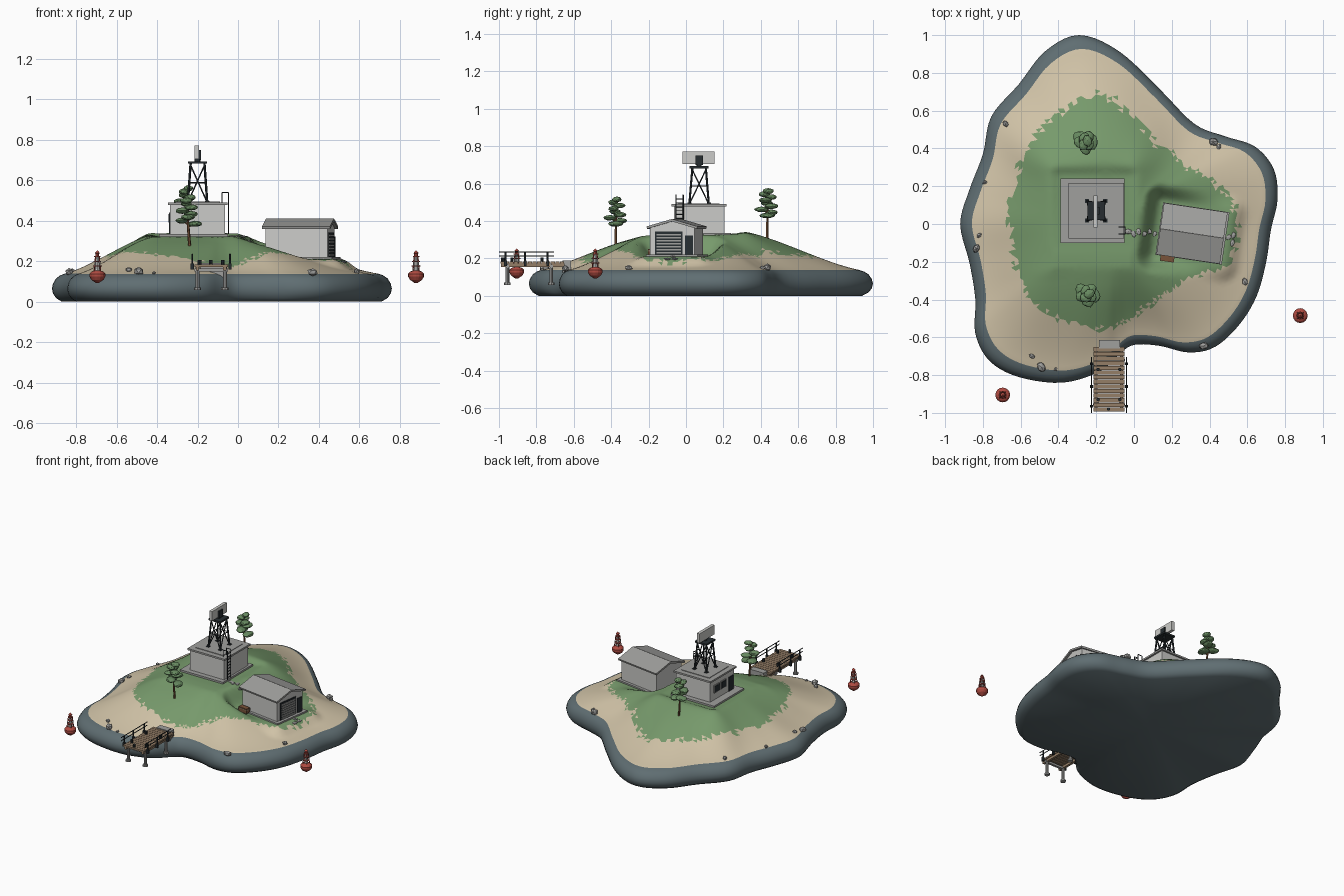
import bpy, bmesh, math, random
from mathutils import Vector as V, Matrix as M

if "Cube" in bpy.data.objects:
    bpy.data.objects.remove(bpy.data.objects["Cube"])

random.seed(4)
COLORS = {
    "shore_rock": (.115, .155, .168), "sand": (.64, .55, .39), "grass": (.185, .325, .15),
    "pale_wall": (.60, .60, .58), "concrete": (.35, .35, .34), "dark_metal": (.02, .027, .031),
    "signal_red": (.43, .07, .053), "deck_wood": (.30, .21, .135), "leaf": (.14, .26, .12),
    "bark": (.19, .085, .04)}
MATS = {}
for n, c in COLORS.items():
    MATS[n] = bpy.data.materials.new(n)
    MATS[n].diffuse_color = (*c, 1)
NAMES = list(COLORS)


class Part:
    """Collects primitives in one mesh, each with its own colour."""
    def __init__(self, name):
        self.name, self.bm = name, bmesh.new()

    def paint(self, verts, mat):
        for f in {f for v in verts for f in v.link_faces}:
            f.material_index = NAMES.index(mat)

    def box(self, x0, x1, y0, y1, z0, z1, mat, rot=M()):
        m = M.Translation(((x0+x1)/2, (y0+y1)/2, (z0+z1)/2)) @ rot @ M.Diagonal((x1-x0, y1-y0, z1-z0, 1))
        self.paint(bmesh.ops.create_cube(self.bm, size=1, matrix=m)["verts"], mat)

    def beam(self, a, b, r, mat, r2=None, n=6):
        a, b = V(a), V(b)
        m = M.Translation((a+b)/2) @ (b-a).to_track_quat('Z', 'Y').to_matrix().to_4x4()
        self.paint(bmesh.ops.create_cone(self.bm, cap_ends=True, segments=n, radius1=r, matrix=m,
                   radius2=r if r2 is None else r2, depth=(b-a).length)["verts"], mat)

    def blob(self, c, s, mat, sub=1, jitter=0.12):
        m = M.Translation(c) @ M.Rotation(random.uniform(0, 6), 4, 'Z') @ M.Diagonal((*s, 1))
        vs = bmesh.ops.create_icosphere(self.bm, subdivisions=sub, radius=1, matrix=m)["verts"]
        for v in vs:
            v.co += (v.co - V(c)) * random.uniform(-jitter, jitter)
        self.paint(vs, mat)

    def lathe(self, c, prof, mat, n=16):
        for (r0, z0), (r1, z1) in zip(prof, prof[1:]):
            self.beam((c[0], c[1], z0), (c[0], c[1], z1), r0, mat, r1, n)

    def done(self, smooth=False, matrix=M()):
        used = sorted({f.material_index for f in self.bm.faces})
        for f in self.bm.faces:
            f.material_index = used.index(f.material_index)
            f.smooth = smooth
        me = bpy.data.meshes.new(self.name)
        self.bm.to_mesh(me)
        self.bm.free()
        for i in used:
            me.materials.append(MATS[NAMES[i]])
        ob = bpy.data.objects.new(self.name, me)
        bpy.context.collection.objects.link(ob)
        ob.matrix_world = matrix
        return ob


# Island outline and grass outline, smoothed into closed curves
C = V((-.1, .03))
SHORE = [(-.29, 1), (-.08, .915), (.135, .715), (.32, .53), (.48, .465), (.64, .41), (.74, .29), (.76, .13),
         (.725, -.03), (.7, -.2), (.65, -.38), (.56, -.53), (.43, -.65), (.29, -.68), (.135, -.645), (0, -.64),
         (-.08, -.69), (-.18, -.78), (-.38, -.84), (-.61, -.81), (-.765, -.725), (-.84, -.58), (-.84, -.4),
         (-.87, -.21), (-.92, 0), (-.87, .185), (-.8, .37), (-.755, .57), (-.61, .74), (-.47, .915)]
GRASS = [(-.25, .68), (-.06, .62), (.13, .42), (.27, .32), (.45, .2), (.54, .07), (.5, -.2), (.27, -.3), (.1, -.42),
         (-.1, -.54), (-.3, -.54), (-.52, -.42), (-.6, -.3), (-.66, 0), (-.62, .25), (-.52, .47)]


def curve(pts, k):
    p, out = [V(q) for q in pts], []
    for i in range(len(p)):
        a, b, c, d = (p[(i+j) % len(p)] for j in (-1, 0, 1, 2))
        for s in range(k):
            t = s / k
            out.append(b + .5*t*(c-a + t*(2*a-5*b+4*c-d + t*(3*(b-c)+d-a))) - C)
    return out


def polar(pts):
    return [(math.atan2(q.y, q.x), q.length) for q in pts]


shore = curve(SHORE, 5)
shore_polar, grass_polar = polar(shore), polar(curve(GRASS, 8))


def radius(table, q):
    a = math.atan2(q.y, q.x)
    return min(table, key=lambda e: abs((e[0]-a+math.pi) % (2*math.pi) - math.pi))[1]


def box_dist(x, y, hx, hy):
    return math.hypot(max(abs(x)-hx, 0), max(abs(y)-hy, 0))


def ease(t):
    t = min(max(t, 0), 1)
    return t*t*(3-2*t)


SHED = M.Translation((.307, -.05, .208)) @ M.Rotation(math.radians(-8.5), 4, 'Z')
SHED_INV = SHED.inverted()


def ground(x, y, R=None):
    q = V((x, y)) - C
    R = R or radius(shore_polar, q)
    d2 = max(.93*R - q.length, 0)
    d1 = box_dist(x+.22, y-.03, .2, .26)
    s = d2 / (d1+d2+1e-6)
    z = .137 + (.195 + .05*min(max(y, -.3), .35)) * (.6*s + .4*ease(s))
    w = ease(1 - box_dist(x+.21, y-.07, .18, .18)/.08)
    z += (.322-z)*w
    p = SHED_INV @ V((x, y, 0))
    return z + (.21-z)*ease(1 - box_dist(p.x, p.y, .18, .145)/.1)


# Island: ground rings, then a rounded rock rim and flat underside
isl = Part("island")
bm, n, K = isl.bm, len(shore), 34
rings = []
for i in range(1, K+1):
    t = .925*i/K
    rings.append([bm.verts.new((C.x+q.x*t, C.y+q.y*t, ground(C.x+q.x*t, C.y+q.y*t, q.length))) for q in shore])
for t, z in ((.95, .13), (.975, .115), (.993, .09), (1, .065), (.993, .04), (.975, .018), (.94, 0)):
    rings.append([bm.verts.new((C.x+q.x*t, C.y+q.y*t, z)) for q in shore])
tip, base = bm.verts.new((*C, ground(*C))), bm.verts.new((*C, 0))
for j in range(n):
    k = (j+1) % n
    bm.faces.new((tip, rings[0][j], rings[0][k])).normal_update()
    bm.faces.new((base, rings[-1][k], rings[-1][j]))
    for a, b in zip(rings, rings[1:]):
        bm.faces.new((a[j], b[j], b[k], a[k]))
bmesh.ops.triangulate(bm, faces=bm.faces[:])
bmesh.ops.recalc_face_normals(bm, faces=bm.faces[:])
for f in bm.faces:
    c = f.calc_center_median()
    q = c.xy - C
    t = q.length / radius(shore_polar, q)
    if t > .923 or c.z < .05:
        m = "shore_rock"
    else:
        m = "grass" if q.length < radius(grass_polar, q) + random.uniform(-.022, .022) else "sand"
    f.material_index = NAMES.index(m)
isl.done(smooth=True)

# Station building: slab, walls, roof, door and windows
b = Part("station_building")
b.box(-.39, -.05, -.1, .24, .29, .335, "concrete")
b.box(-.335, -.065, -.065, .205, .335, .48, "pale_wall")
b.box(-.347, -.053, -.077, .217, .478, .49, "concrete")
b.box(-.31, -.09, -.04, .18, .49, .494, "concrete")
b.box(-.34, -.335, -.05, .0, .335, .435, "dark_metal")
for y in (.06, .135):
    b.box(-.341, -.335, y-.03, y+.03, .385, .44, "concrete")
    b.box(-.343, -.34, y-.024, y+.024, .391, .434, "dark_metal")
b.done()

# Roof ladder with curved-over top
l = Part("roof_ladder")
for y in (-.053, -.015):
    l.beam((-.047, y, .335), (-.047, y, .54), .003, "dark_metal")
    l.beam((-.047, y, .54), (-.08, y, .54), .003, "dark_metal")
    l.beam((-.08, y, .54), (-.08, y, .49), .003, "dark_metal")
for i in range(9):
    l.beam((-.047, -.053, .35+i*.021), (-.047, -.015, .35+i*.021), .0025, "dark_metal")
l.done()

# Lattice tower with radar panel
t = Part("radar_tower")
lo = [V((-.2+x*.048, .07+y*.052, .49)) for x, y in ((-1, -1), (1, -1), (1, 1), (-1, 1))]
hi = [V((-.2+x*.034, .07+y*.036, .685)) for x, y in ((-1, -1), (1, -1), (1, 1), (-1, 1))]
for i in range(4):
    j = (i+1) % 4
    t.beam(lo[i], hi[i], .006, "dark_metal")
    t.box(lo[i].x-.011, lo[i].x+.011, lo[i].y-.011, lo[i].y+.011, .49, .498, "dark_metal")
    t.beam(lo[i], lo[j].lerp(hi[j], .95), .0035, "dark_metal")
    t.beam(lo[j], lo[i].lerp(hi[i], .95), .0035, "dark_metal")
    t.beam(lo[i].lerp(hi[i], .5), lo[j].lerp(hi[j], .5), .003, "dark_metal")
t.box(-.246, -.154, .02, .12, .682, .694, "dark_metal")
t.beam((-.2, .07, .69), (-.2, .07, .715), .014, "dark_metal", n=12)
t.box(-.214, -.192, -.018, .152, .705, .772, "pale_wall")
t.box(-.192, -.183, .05, .09, .70, .75, "dark_metal")
t.done()

# Boat shed: gabled walls, two roof slabs, roller door, side door
s = Part("boat_shed")
s.box(-.175, .18, -.14, .14, -.03, .012, "concrete")
prof = [(-.12, .01), (.12, .01), (.12, .155), (0, .19), (-.12, .155)]
ends = [[s.bm.verts.new((x, y, z)) for y, z in prof] for x in (-.155, .155)]
s.bm.faces.new(ends[0][::-1])
s.bm.faces.new(ends[1])
for i in range(5):
    j = (i+1) % 5
    s.bm.faces.new((ends[0][i], ends[0][j], ends[1][j], ends[1][i]))
s.paint(ends[0] + ends[1], "pale_wall")
tilt = math.atan2(.035, .12)
for sg in (-1, 1):
    y = sg*.068
    s.box(-.17, .17, y-.071, y+.071, .170, .183, "concrete", M.Rotation(-sg*tilt, 4, 'X'))
s.beam((-.17, 0, .198), (.17, 0, .198), .005, "concrete")
s.box(.155, .16, -.092, .056, .012, .135, "dark_metal")
for i in range(7):
    s.box(.16, .165, -.084, .048, .018+i*.016, .027+i*.016, "concrete")
s.box(.155, .161, .07, .112, .012, .115, "dark_metal")
s.done(matrix=SHED)

# Crate beside the shed
c = Part("crate")
c.box(-.145, -.075, -.165, -.13, .008, .042, "bark")
c.box(-.147, -.073, -.167, -.128, .03, .036, "deck_wood")
c.done(matrix=SHED)

# Stepping stones
p = Part("stepping_stones")
for x, y in [(-.03+i*.027, -.04-.012*(i % 2)) for i in range(6)] + [(.5, -.07), (.52, -.1), (.525, -.06)]:
    p.blob((x, y, ground(x, y)), (.015, .02, .007), "concrete")
p.done()

# Jetty: deck planks, piles, railings, shore block
d = Part("jetty")
for i in range(14):
    d.box(-.215, -.05, -.993+i*.0245, -.971+i*.0245, .172, .184, "deck_wood")
for x in (-.2, -.065):
    d.box(x-.008, x+.008, -.99, -.65, .155, .172, "deck_wood")
    for y in (-.955, -.72):
        d.beam((x, y, .065), (x, y, .172), .010, "concrete", n=8)
        d.beam((x, y, .058), (x, y, .07), .018, "concrete", n=8)
for x in (-.226, -.039):
    for y in (-.965, -.86, -.74):
        d.beam((x, y, .16), (x, y, .235), .005, "dark_metal")
        d.box(x-.008, x+.008, y-.007, y+.007, .16, .188, "dark_metal")
    for z in (.212, .235):
        d.beam((x, -1, z), (x, -.705, z), .003, "dark_metal")
for x, y in ((-.19, -.93), (-.075, -.93), (-.19, -.77), (-.075, -.77), (-.135, -.98)):
    d.beam((x, y, .184), (x, y, .205), .009, "dark_metal", n=8)
for y in (-.955, -.72):
    d.box(-.215, -.05, y-.008, y+.008, .15, .165, "concrete")
d.box(-.185, -.075, -.66, -.615, .12, .19, "concrete")
d.done()

# Marker buoys: float, striped lattice cage, lamp
for i, (x, y) in enumerate(((-.695, -.905), (.88, -.485))):
    u = Part(f"marker_buoy_{i+1}")
    u.lathe((x, y), [(.008, .093), (.03, .108), (.039, .124), (.039, .138), (.03, .148), (.018, .153)], "signal_red")
    levels = [(.022, .152), (.019, .176), (.016, .2), (.013, .224)]
    for k, ((r0, z0), (r1, z1)) in enumerate(zip(levels, levels[1:])):
        col = "pale_wall" if k == 1 else "signal_red"
        u.beam((x, y, z0), (x, y, z1), r0*.55, "pale_wall", r1*.55, 8)
        u.beam((x, y, z1-.003), (x, y, z1+.002), r1+.003, "signal_red", n=8)
        for a in range(4):
            e = V((math.cos(a*math.pi/2+.78), math.sin(a*math.pi/2+.78), 0))
            u.beam(V((x, y, z0))+e*r0, V((x, y, z1))+e*r1, .003, col)
    u.lathe((x, y), [(.009, .224), (.009, .238), (.013, .24), (.002, .252)], "dark_metal" if i == 2 else "signal_red", 8)
    u.done()

# Trees: bent trunk with layered flattened foliage
for i, (x, y, top) in enumerate(((-.25, -.375, .53), (-.26, .435, .575))):
    g = Part(f"tree_{i+1}")
    z0 = ground(x, y)
    g.beam((x+.012, y, z0-.02), (x, y, top-.1), .008, "bark", .006)
    g.beam((x, y, top-.1), (x-.01, y+.01, top-.02), .006, "bark", .003)
    for k in range(9):
        a, f = k*2.4, k/8
        r = .036*(1-.6*f)
        px, py, pz = x+math.cos(a)*r, y+math.sin(a)*r, top-.145+f*.13
        g.beam((x, y, pz-.02), (px, py, pz), .003, "bark")
        w = .042 - .012*f
        g.blob((px, py, pz), (w, w*.8, .015), "leaf", 2, .08)
    g.done()

# Scattered shore boulders
r = Part("shore_boulders")
for x, y, w in ((-.68, .53, .02), (-.79, .22, .014), (-.82, -.06, .016), (-.835, -.13, .026), (-.54, -.70, .018),
                (-.49, -.757, .03), (-.415, -.77, .012), (.37, -.645, .027), (.587, -.305, .022),
                (.42, .435, .028), (.45, .41, .017)):
    r.blob((x, y, max(ground(x, y), .135)+w*.35), (w, w*.75, w*.75), "concrete")
r.done()

for m in bpy.data.materials:
    if m.users and not m.is_grease_pencil:
        m.use_nodes = True
        m.node_tree.nodes["Principled BSDF"].inputs["Base Color"].default_value = m.diffuse_color
